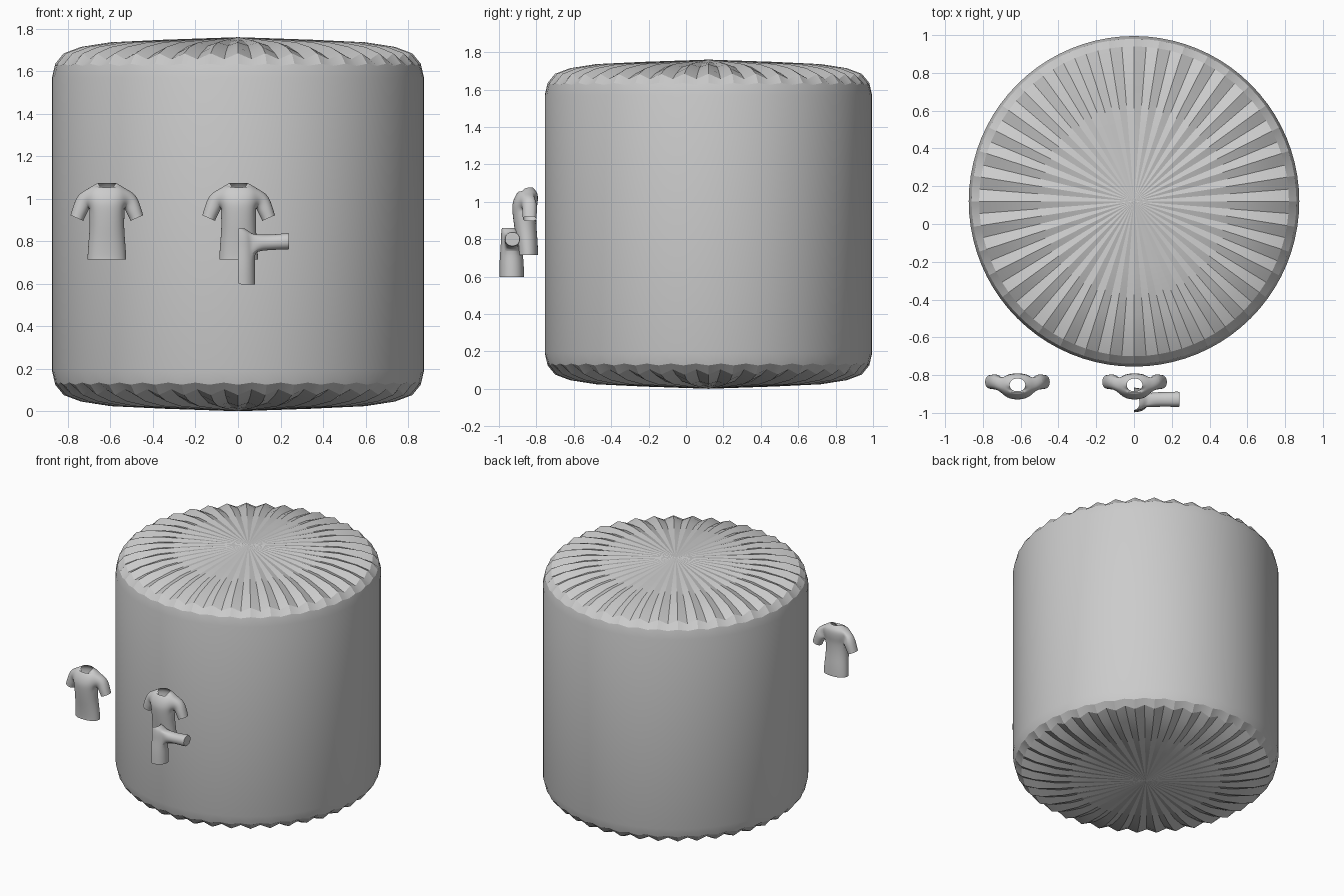
import bpy, bmesh
from math import sin, cos, pi, atan2, copysign
from mathutils import Vector

if "Cube" in bpy.data.objects:
    bpy.data.objects.remove(bpy.data.objects["Cube"])

SEG = 10           # segments around half a torso
C0, C1 = 3, 7      # columns of the armhole


def finish(bm, name, x=0.0, angle=40):
    bmesh.ops.recalc_face_normals(bm, faces=bm.faces)
    me = bpy.data.meshes.new(name)
    bm.to_mesh(me)
    bm.free()
    ob = bpy.data.objects.new(name, me)
    ob.location.x = x
    bpy.context.collection.objects.link(ob)
    bpy.ops.object.select_all(action='DESELECT')
    ob.select_set(True)
    bpy.context.view_layer.objects.active = ob
    bpy.ops.object.shade_smooth_by_angle(angle=angle * pi / 180)
    return ob


def squash(v, p=0.85):
    return copysign(abs(v) ** p, v) if abs(v) > 1e-6 else 0.0


def half_garment(name, x, rings, rows, sleeve, neck_drop=0.0, cap=False, mirror=True):
    """rings: (z, half width, front y, back y); sleeve: (x, y, z, dx, dz, depth radius, height radius)"""
    bm = bmesh.new()
    grid = []
    for j, (z, w, yf, yb) in enumerate(rings):
        row = []
        for i in range(SEG + 1):
            t = -pi / 2 + pi * i / SEG
            drop = neck_drop * max(0, -sin(t)) ** 2 if j == len(rings) - 1 else 0
            row.append(bm.verts.new((w * squash(cos(t)),
                                     (yf + yb) / 2 + (yb - yf) / 2 * sin(t), z - drop)))
        grid.append(row)
    r0, r1 = rows
    for j in range(len(rings) - 1):
        for i in range(SEG):
            if not (r0 <= j < r1 and C0 <= i < C1):
                bm.faces.new((grid[j][i], grid[j][i + 1], grid[j + 1][i + 1], grid[j + 1][i]))
    # sleeve grown from the armhole edge
    edge = ([(r0, i) for i in range(C0, C1)] + [(j, C1) for j in range(r0, r1)] +
            [(r1, i) for i in range(C1, C0, -1)] + [(j, C0) for j in range(r1, r0, -1)])
    angles = [atan2((j - (r0 + r1) / 2) / (r1 - r0), (i - (C0 + C1) / 2) / (C1 - C0)) for j, i in edge]
    prev = [grid[j][i] for j, i in edge]
    n = len(prev)
    for sx, sy, sz, dx, dz, ry, rv in sleeve:
        up = Vector((-dz, 0, dx)).normalized()
        cur = [bm.verts.new(Vector((sx, sy, sz)) + Vector((0, ry * cos(a), 0)) + up * rv * sin(a))
               for a in angles]
        for k in range(n):
            bm.faces.new((prev[k], prev[(k + 1) % n], cur[(k + 1) % n], cur[k]))
        prev = cur
    if cap:
        bm.faces.new(prev)
    ob = finish(bm, name, x)
    if mirror:
        m = ob.modifiers.new("mirror", 'MIRROR')
        m.use_clip = True
    s = ob.modifiers.new("smooth", 'SUBSURF')
    s.levels = s.render_levels = 2
    return ob


# Drum with pleated, slightly domed ends: (radius, z, pleat depth)
half = [(0.35, 1.745, .003), (0.6, 1.728, .008), (0.74, 1.70, .014),
        (0.82, 1.67, .014), (0.86, 1.63, .005), (0.875, 1.57, 0)]
profile = half + [(r, 1.76 - z, -a) for r, z, a in reversed(half)]
N = 80
bm = bmesh.new()
loops = []
for r, z, a in profile:
    loops.append([bm.verts.new((r * cos(2 * pi * k / N), 0.12 + r * sin(2 * pi * k / N),
                                z + a * (-1) ** k)) for k in range(N)])
for A, B in zip(loops, loops[1:]):
    for k in range(N):
        bm.faces.new((A[k], A[(k + 1) % N], B[(k + 1) % N], B[k]))
for loop, z in ((loops[0], 1.76), (loops[-1], 0.0)):
    tip = bm.verts.new((0, 0.12, z))
    for k in range(N):
        bm.faces.new((tip, loop[k], loop[(k + 1) % N]))
finish(bm, "pleated_drum", angle=20)

# Two short-sleeved shirts with V necks, open at neck, cuffs and hem
shirt_rings = [(0.715, .092, -.90, -.79), (0.73, .092, -.90, -.79), (0.80, .087, -.908, -.793),
               (0.87, .081, -.92, -.80), (0.95, .085, -.93, -.80), (0.985, .095, -.93, -.793),
               (1.02, .10, -.92, -.79), (1.045, .092, -.905, -.793), (1.06, .07, -.893, -.803),
               (1.075, .042, -.886, -.818)]
short_sleeve = [(.108, -.836, .99, .75, -.66, .042, .044),
                (.125, -.836, .952, .5, -.87, .042, .038),
                (.138, -.836, .918, .4, -.92, .039, .034),
                (.141, -.836, .909, .4, -.92, .039, .034)]
for label, x in (("left_shirt", -0.617), ("middle_shirt", 0.003)):
    half_garment(label, x, shirt_rings, (4, 7), short_sleeve, neck_drop=0.04)

# Half of a long-sleeved top, arm held straight out
top_rings = [(0.597, .082, -.997, -.866), (0.61, .082, -.997, -.866), (0.68, .081, -.997, -.868),
             (0.745, .078, -.992, -.876), (0.775, .078, -.99, -.88), (0.805, .076, -.99, -.882),
             (0.832, .07, -.988, -.887), (0.848, .052, -.986, -.897), (0.86, .03, -.984, -.91)]
long_sleeve = [(.10, -.93, .793, 1, 0, .043, .041), (.14, -.929, .794, 1, 0, .040, .037),
               (.19, -.928, .797, 1, 0, .042, .038), (.234, -.928, .80, 1, 0, .043, .040),
               (.241, -.928, .80, 1, 0, .042, .039), (.241, -.928, .80, 1, 0, .034, .032)]
half_garment("half_long_sleeved_top", 0.0, top_rings, (3, 6), long_sleeve, cap=True, mirror=False)
